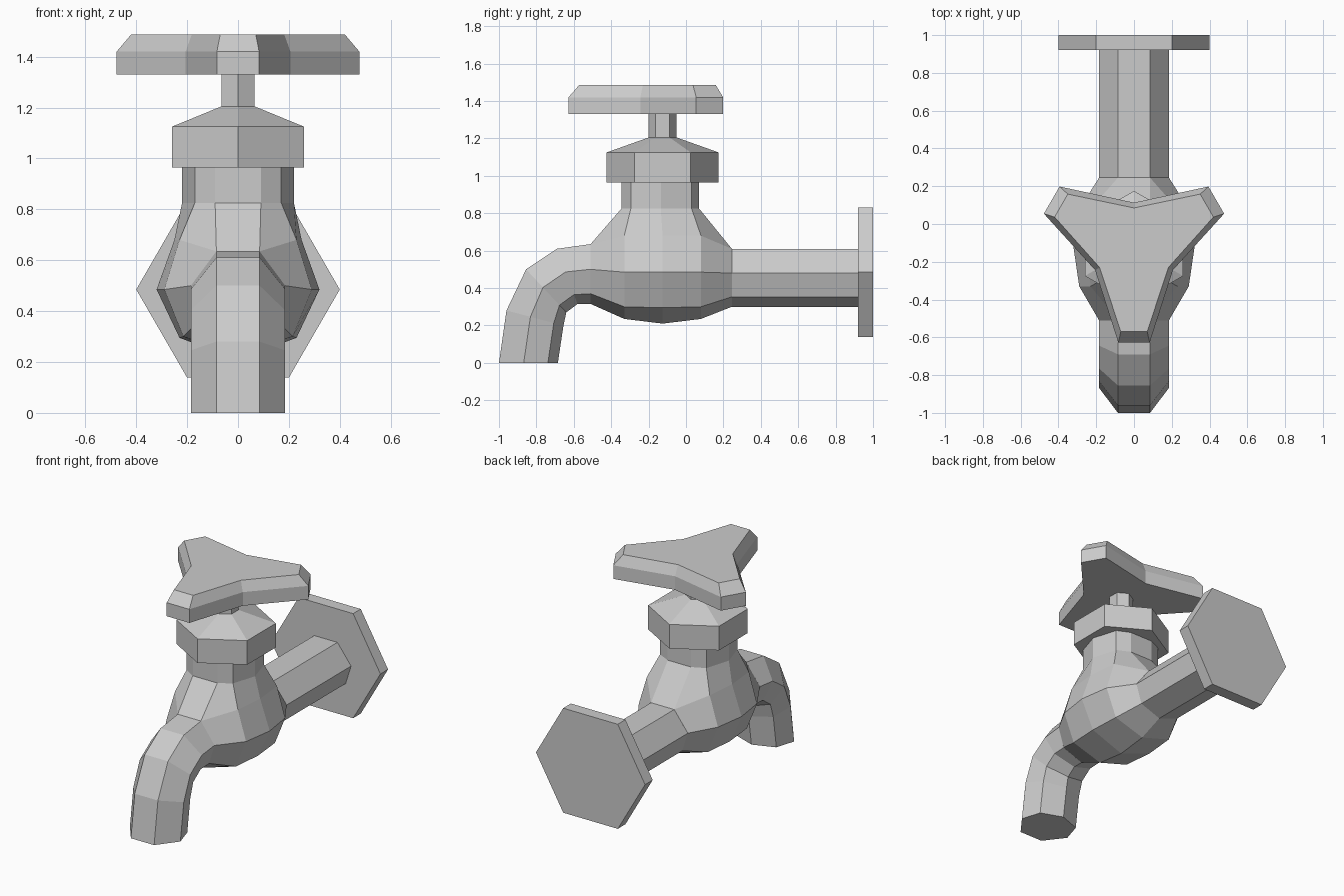
import bpy, bmesh
from math import sin, cos, pi

if "Cube" in bpy.data.objects:
    bpy.data.objects.remove(bpy.data.objects["Cube"])


def finish(name, bm):
    bmesh.ops.remove_doubles(bm, verts=bm.verts, dist=1e-4)
    bmesh.ops.recalc_face_normals(bm, faces=bm.faces)
    me = bpy.data.meshes.new(name)
    bm.to_mesh(me)
    bm.free()
    ob = bpy.data.objects.new(name, me)
    bpy.context.collection.objects.link(ob)
    return ob


def loft(name, rings):
    """Skin a list of equal-length rings and cap both ends."""
    bm = bmesh.new()
    vs = [[bm.verts.new(p) for p in r] for r in rings]
    n = len(vs[0])
    for a, b in zip(vs, vs[1:]):
        for i in range(n):
            j = (i + 1) % n
            bm.faces.new((a[i], a[j], b[j], b[i]))
    bm.faces.new(vs[0])
    bm.faces.new(vs[-1])
    return finish(name, bm)


def tube_ring(outer, inner):
    """Seven-sided pipe section between an outer and inner (y, z) point."""
    half = [(0.085, 0), (0.185, 0.42), (0.145, 0.83)]
    sec = half + [(0, 1)] + [(-x, t) for x, t in reversed(half)]
    return [(x, outer[0] + t * (inner[0] - outer[0]),
             outer[1] + t * (inner[1] - outer[1])) for x, t in sec]


AXIS_Y = -0.125   # vertical axis of the valve


def hex_ring(r, z):
    return [(r * sin(k * pi / 3), AXIS_Y + r * cos(k * pi / 3), z) for k in range(6)]


# Wall flange and supply pipe
loft("wall_flange", [[(0.4 * cos(k * pi / 3), y, 0.485 + 0.4 * sin(k * pi / 3))
                      for k in range(6)] for y in (0.92, 1.0)])
loft("supply_pipe", [tube_ring((y, 0.61), (y, 0.30)) for y in (0.245, 0.93)])

# Curved spout
loft("spout", [tube_ring(o, i) for o, i in [
    ((-0.51, 0.635), (-0.51, 0.315)), ((-0.69, 0.61), (-0.58, 0.315)),
    ((-0.855, 0.50), (-0.64, 0.27)), ((-0.96, 0.28), (-0.655, 0.20)),
    ((-1.0, 0.0), (-0.685, 0.0))]])

# Valve body: columns from belly up to the neck; each is
# (y, [(x, z) of bottom, low, middle, shoulder], neck x, neck y)
columns = [
    (-0.51, [(0, .315), (.145, .37), (.185, .50), (.085, .635)], .09, -.345),
    (-0.33, [(0, .235), (.215, .30), (.29, .485), (.23, .68)], .17, -.295),
    (-0.125, [(0, .21), (.23, .295), (.32, .485), (.25, .68)], .22, -.135),
    (0.08, [(0, .235), (.215, .30), (.29, .485), (.23, .68)], .17, .03),
    (0.245, [(0, .30), (.145, .353), (.185, .48), (.085, .61)], .085, .07)]
bm = bmesh.new()
grid = []
for s, cols in ((1, columns), (-1, columns[::-1])):
    for y, pts, nx, ny in cols:
        col = [(x, y, z) for x, z in pts] + [(nx, ny, 0.825), (nx, ny, 0.98)]
        grid.append([bm.verts.new((s * x, yy, z)) for x, yy, z in col])
for i in range(10):
    a, b = grid[i], grid[(i + 1) % 10]
    # front and back openings below the shoulder meet the spout and pipe
    for r in range(3 if i in (4, 9) else 0, 5):
        bm.faces.new((a[r], b[r], b[r + 1], a[r + 1]))
finish("valve_body", bm)

# Bonnet nut and stem
loft("bonnet_nut", [hex_ring(0.3, 0.965), hex_ring(0.3, 1.125), hex_ring(0.075, 1.205)])
loft("stem", [hex_ring(0.075, 1.19), hex_ring(0.075, 1.34)])


# Three-armed handle
def handle_ring(z, tip, half_width, notch):
    pts = []
    for k in range(3):
        a = -pi / 2 + k * 2 * pi / 3
        for u, v in ((tip, -half_width), (tip, half_width)):
            pts.append((u * cos(a) - v * sin(a), AXIS_Y + u * sin(a) + v * cos(a), z))
        b = a + pi / 3
        pts.append((notch * cos(b), AXIS_Y + notch * sin(b), z))
    return pts


loft("handle", [handle_ring(1.33, 0.503, 0.083, 0.238),
                handle_ring(1.42, 0.503, 0.083, 0.238),
                handle_ring(1.487, 0.445, 0.07, 0.21)])
